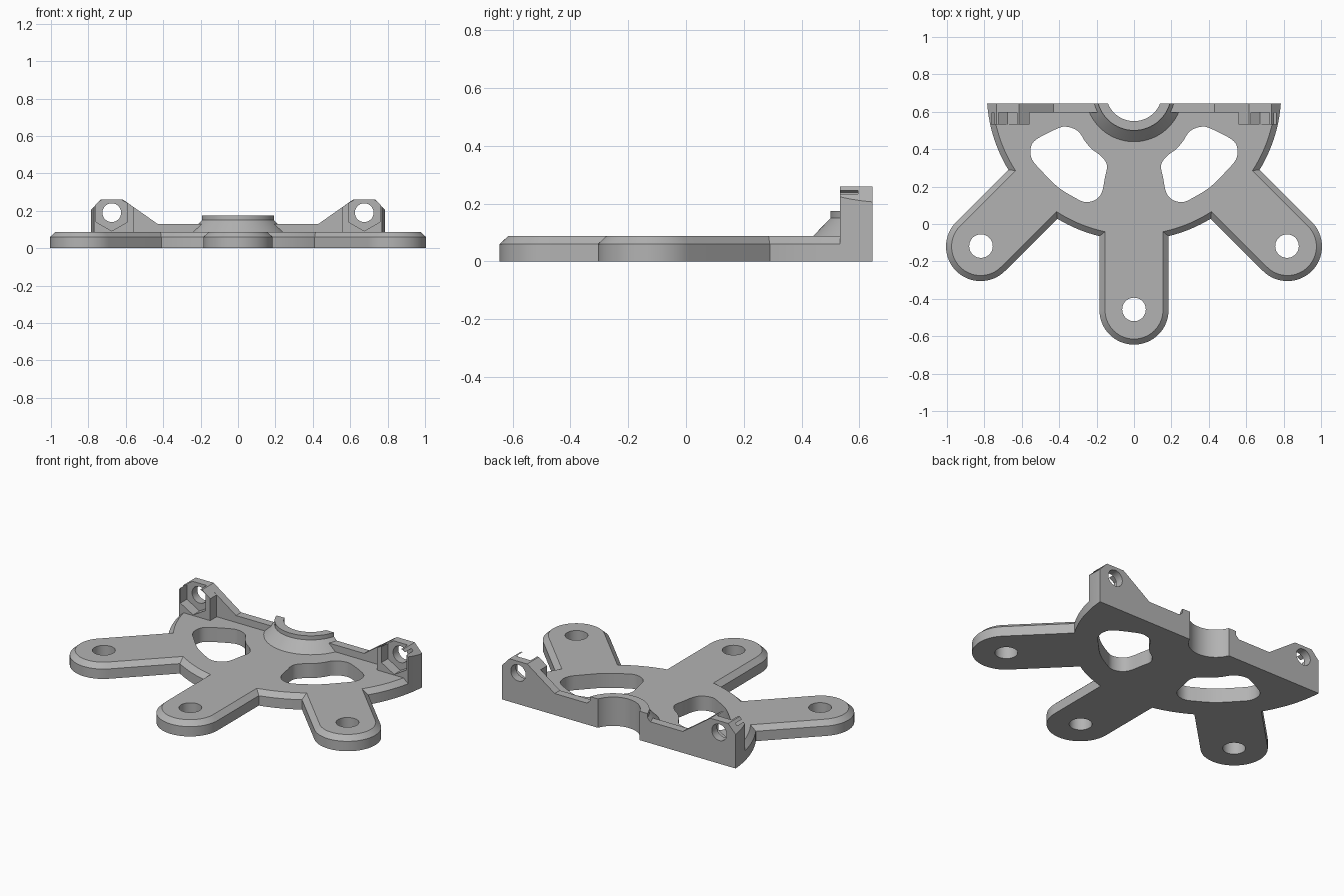
import bpy, bmesh, math
from mathutils import Matrix, Vector

if "Cube" in bpy.data.objects:
    bpy.data.objects.remove(bpy.data.objects["Cube"])

HUB = Vector((0, 0.70))      # shared centre of disc, boss and arms
BACK = 0.645                 # flat rear plane
TOP, EDGE, INSET = 0.088, 0.06, 0.03

grey = bpy.data.materials.new("light_grey")
grey.diffuse_color = (0.45, 0.45, 0.45, 1)
grey.use_nodes = True
grey.node_tree.nodes["Principled BSDF"].inputs["Base Color"].default_value = grey.diffuse_color


def loft(name, rings):
    """Solid from stacked rings that all have the same point count."""
    bm = bmesh.new()
    rows = [[bm.verts.new(p) for p in ring] for ring in rings]
    n = len(rows[0])
    for a, b in zip(rows, rows[1:]):
        for i in range(n):
            j = (i + 1) % n
            bm.faces.new((a[i], a[j], b[j], b[i]))
    bm.faces.new(rows[0][::-1])
    bm.faces.new(rows[-1])
    bmesh.ops.recalc_face_normals(bm, faces=bm.faces)
    me = bpy.data.meshes.new(name)
    bm.to_mesh(me)
    bm.free()
    me.materials.append(grey)
    ob = bpy.data.objects.new(name, me)
    bpy.context.collection.objects.link(ob)
    return ob


def circle(x, y, r, z, n=96):
    return [(x + r * math.cos(2 * math.pi * i / n),
             y + r * math.sin(2 * math.pi * i / n), z) for i in range(n)]


def turned(name, x, y, steps, n=96):
    return loft(name, [circle(x, y, r, z, n) for r, z in steps])


def prism_xz(name, pts, y0, y1):
    return loft(name, [[(x, y, z) for x, z in pts] for y in (y0, y1)])


def box(name, x0, x1, y0, y1, z0, z1):
    return prism_xz(name, [(x0, z0), (x1, z0), (x1, z1), (x0, z1)], y0, y1)


def combine(target, tool, op):
    """Apply a boolean and remove the tool."""
    mod = target.modifiers.new("cut", 'BOOLEAN')
    mod.operation, mod.solver, mod.object = op, 'EXACT', tool
    dg = bpy.context.evaluated_depsgraph_get()
    me = bpy.data.meshes.new_from_object(target.evaluated_get(dg))
    target.modifiers.clear()
    target.data = me
    bpy.data.objects.remove(tool)


def arm(name, angle):
    """Round-ended arm with a chamfered top, running out from the hub."""
    def outline(r, z):
        pts = [(r, 0)]
        pts += [(r * math.cos(a), -1.16 - r * math.sin(a))
                for a in (math.pi * i / 32 for i in range(33))]
        pts.append((-r, 0))
        rot = Matrix.Rotation(angle, 2)
        return [(*(rot @ Vector(p) + HUB), z) for p in pts]
    return loft(name, [outline(0.185, -0.1), outline(0.185, EDGE),
                       outline(0.185 - INSET, TOP)])


def smooth_loop(pts, steps=6):
    """Closed curve through the given points."""
    out, n = [], len(pts)
    for i in range(n):
        a, b, c, d = (Vector(pts[(i + k) % n]) for k in (-1, 0, 1, 2))
        for s in range(steps):
            t = s / steps
            out.append(0.5 * (2 * b + (c - a) * t + (2 * a - 5 * b + 4 * c - d) * t * t
                              + (3 * b - a - 3 * c + d) * t ** 3))
    return out


# Chamfered disc and three arms
bracket = turned("mounting_bracket", *HUB,
                 [(0.787, -0.1), (0.787, EDGE), (0.787 - INSET, TOP)], 160)
for deg in (-45, 0, 45):
    combine(bracket, arm("arm", math.radians(deg)), 'UNION')

# Rear wall with raised ears, plus a thick nut block on each ear
half = [(0.43, 0.13), (0.615, 0.26), (0.735, 0.26), (0.80, 0.19), (0.80, -0.1)]
profile = half + [(-x, z) for x, z in half[::-1]]
wall = prism_xz("rear_wall", profile, 0.595, 0.70)
for s in (1, -1):
    block = [(0.56, -0.1), (0.56, 0.221)] + half[1:]
    combine(wall, prism_xz("nut_block", [(s * x, z) for x, z in block], 0.533, 0.68), 'UNION')
    # Hexagonal nut pocket, open at the top
    pocket = [(s * 0.675 + 0.098 * math.sin(math.pi * k / 3),
               0.19 + 0.098 * math.cos(math.pi * k / 3)) for k in range(6)]
    combine(wall, prism_xz("nut_pocket", pocket, 0.5, 0.595), 'DIFFERENCE')
    # Screw hole through the ear
    hole = [(s * 0.675 + 0.05 * math.cos(math.pi * k / 20),
             0.19 + 0.05 * math.sin(math.pi * k / 20)) for k in range(40)]
    combine(wall, prism_xz("ear_hole", hole, 0.5, 0.75), 'DIFFERENCE')
combine(wall, turned("wall_limit", *HUB, [(0.787, -0.2), (0.787, 0.5)], 160), 'INTERSECT')
combine(bracket, wall, 'UNION')

# Conical boss with a collar
combine(bracket, turned("boss", *HUB, [(0.26, -0.05), (0.26, TOP), (0.205, 0.145),
                                       (0.20, 0.15), (0.20, 0.175)]), 'UNION')

# Centre bore and arm holes
combine(bracket, turned("bore", *HUB, [(0.15, -0.3), (0.15, 0.5)]), 'DIFFERENCE')
for deg in (-45, 0, 45):
    p = Matrix.Rotation(math.radians(deg), 2) @ Vector((0, -1.157)) + HUB
    combine(bracket, turned("arm_hole", *p, [(0.063, -0.3), (0.063, 0.5)], 40), 'DIFFERENCE')

# Rounded lightening windows
window = [(0.145, 0.315), (0.155, 0.25), (0.172, 0.17), (0.205, 0.13), (0.26, 0.117),
          (0.315, 0.14), (0.41, 0.20), (0.50, 0.29), (0.545, 0.345), (0.553, 0.40),
          (0.525, 0.45), (0.41, 0.51), (0.36, 0.52), (0.30, 0.497), (0.26, 0.44),
          (0.225, 0.40), (0.175, 0.362)]
for s in (1, -1):
    loop = smooth_loop(window)
    combine(bracket, loft("window", [[(s * p.x, p.y, z) for p in loop] for z in (-0.3, 0.5)]),
            'DIFFERENCE')

# Trim to the flat rear face and the ground plane
combine(bracket, box("trim", -2, 2, -2, BACK, 0, 1), 'INTERSECT')

bpy.context.view_layer.objects.active = bracket
bracket.select_set(True)
bpy.ops.object.shade_smooth_by_angle(angle=math.radians(25))
